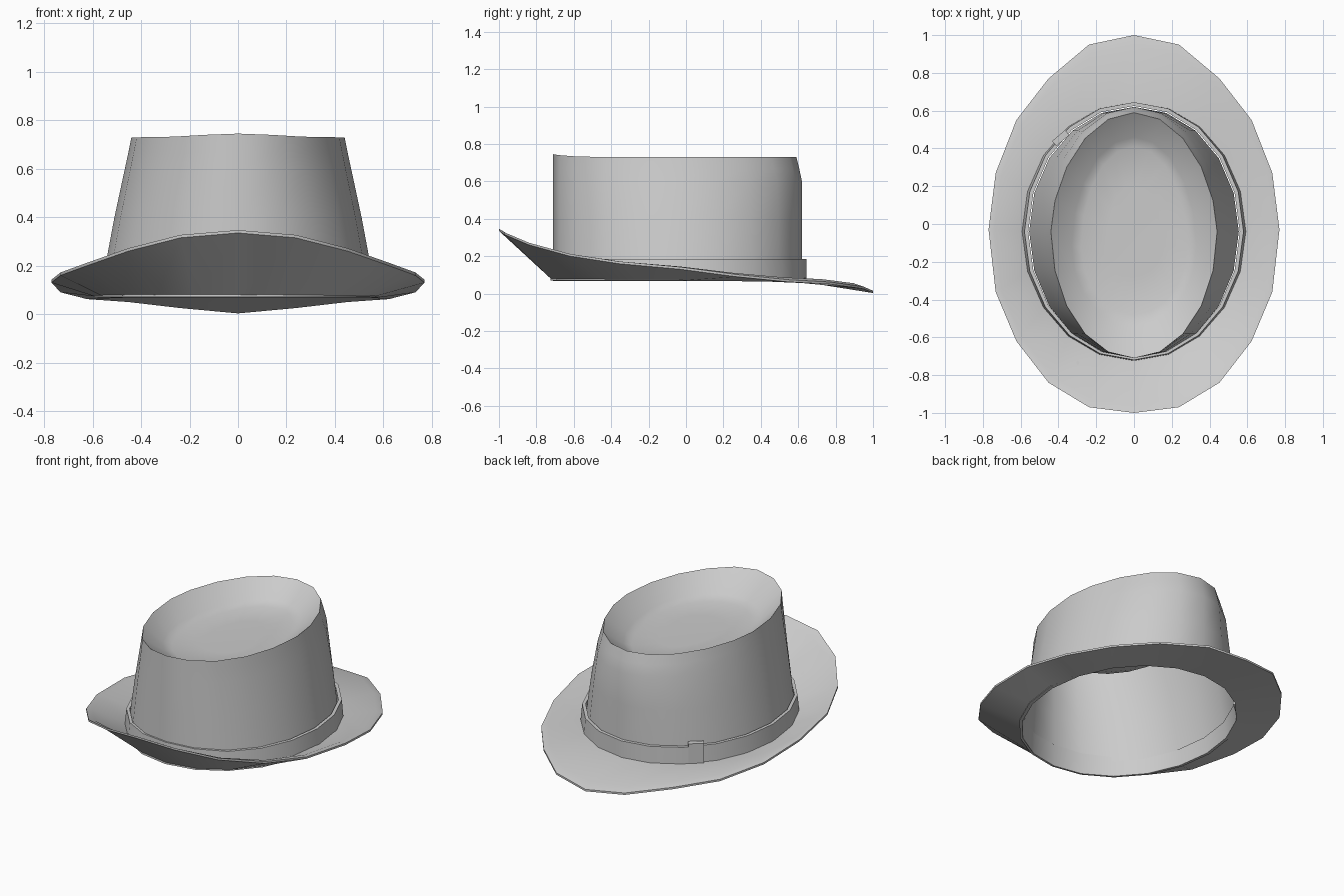
import bpy, bmesh
from math import sin, cos, pi, radians, atan2

SIDES = 20
cube = bpy.data.objects.get("Cube")
if cube:
    bpy.data.objects.remove(cube, do_unlink=True)

felt = bpy.data.materials.new("grey felt")
felt.use_nodes = True
GREY = (0.6, 0.6, 0.6, 1)
felt.diffuse_color = GREY
felt.node_tree.nodes["Principled BSDF"].inputs["Base Color"].default_value = GREY


def oval(rx, front, back, z, point=1.0, lift=0.0):
    """Oval ring from y=front to y=back, starting at the front; widest at y=mid."""
    mid = -0.04 if back > 0.5 else -0.12
    ring = []
    for i in range(SIDES):
        a = 2 * pi * i / SIDES
        c = -cos(a)
        if abs(c) < 1e-6:
            c = 0
        y = mid + (c ** point * (back - mid) if c > 0 else c * (mid - front))
        ring.append((rx * sin(a), y, z + lift * max(0, -c) ** 8))
    return ring


def loft(name, rings, loop=False, cap=False, angle=45):
    """Skin a stack of rings; loop joins last to first, cap closes the last."""
    bm = bmesh.new()
    vs = [[bm.verts.new(p) for p in r] for r in rings]
    pairs = list(zip(vs, vs[1:])) + ([(vs[-1], vs[0])] if loop else [])
    for a, b in pairs:
        for i in range(SIDES):
            j = (i + 1) % SIDES
            bm.faces.new((a[i], a[j], b[j], b[i]))
    if cap:
        bm.faces.new(vs[-1])
    if loop:
        bmesh.ops.recalc_face_normals(bm, faces=bm.faces)
    me = bpy.data.meshes.new(name)
    bm.to_mesh(me)
    bm.free()
    me.materials.append(felt)
    ob = bpy.data.objects.new(name, me)
    bpy.context.collection.objects.link(ob)
    bpy.ops.object.select_all(action='DESELECT')
    ob.select_set(True)
    bpy.context.view_layer.objects.active = ob
    bpy.ops.object.shade_smooth_by_angle(angle=radians(angle))
    return ob


# Brim: flat around the opening, turned up at the front and down at the back
edge_y = [-1, -0.97, -0.84, -0.62, -0.36, -0.03, 0.27, 0.55, 0.77, 0.95, 1]
edge_z = [0.335, 0.315, 0.26, 0.2, 0.16, 0.13, 0.09, 0.062, 0.05, 0.025, 0.003]
edge = []
for i in range(SIDES):
    k = min(i, SIDES - i)
    edge.append((0.77 * sin(2 * pi * i / SIDES), edge_y[k], edge_z[k]))
opening = oval(0.575, -0.71, 0.625, 0.068)


def blend(a, b, t, up=0.0):
    return [tuple(p + (q - p) * t + (up if n == 2 else 0)
            for n, (p, q) in enumerate(zip(u, v))) for u, v in zip(a, b)]


loft("brim", [opening, edge,
              blend(opening, edge, 1, 0.012),
              blend(opening, edge, 0.85, 0.024),
              blend(opening, edge, 0, 0.016)], loop=True, angle=30)

# Crown: tapered wall, sharp rim and a sunken top
loft("crown", [
    oval(0.555, -0.71, 0.62, 0.16),
    oval(0.51, -0.71, 0.62, 0.40),
    oval(0.467, -0.71, 0.62, 0.60, 1.05),
    oval(0.452, -0.71, 0.605, 0.67, 1.1),
    oval(0.44, -0.71, 0.59, 0.73, 1.15, 0.015),
    oval(0.33, -0.54, 0.46, 0.635),
    oval(0.28, -0.48, 0.41, 0.615),
    oval(0.15, -0.28, 0.2, 0.61)], cap=True)

# Band wrapped round the foot of the crown
loft("hat_band", [
    oval(0.575, -0.71, 0.625, 0.07),
    oval(0.595, -0.725, 0.645, 0.07),
    oval(0.58, -0.72, 0.645, 0.185, 1, 0.02),
    oval(0.56, -0.705, 0.625, 0.185, 1, 0.02)], loop=True, angle=30)

# Small tab where the band overlaps, at the back on the right side
bm = bmesh.new()
bmesh.ops.create_cube(bm, size=1)
bmesh.ops.scale(bm, vec=(0.09, 0.035, 0.13), verts=bm.verts)
me = bpy.data.meshes.new("band_tab")
bm.to_mesh(me)
bm.free()
me.materials.append(felt)
tab = bpy.data.objects.new("band_tab", me)
tab.location = (-0.388, 0.455, 0.142)
tab.rotation_euler.z = atan2(0.39, 0.46)
bpy.context.collection.objects.link(tab)
